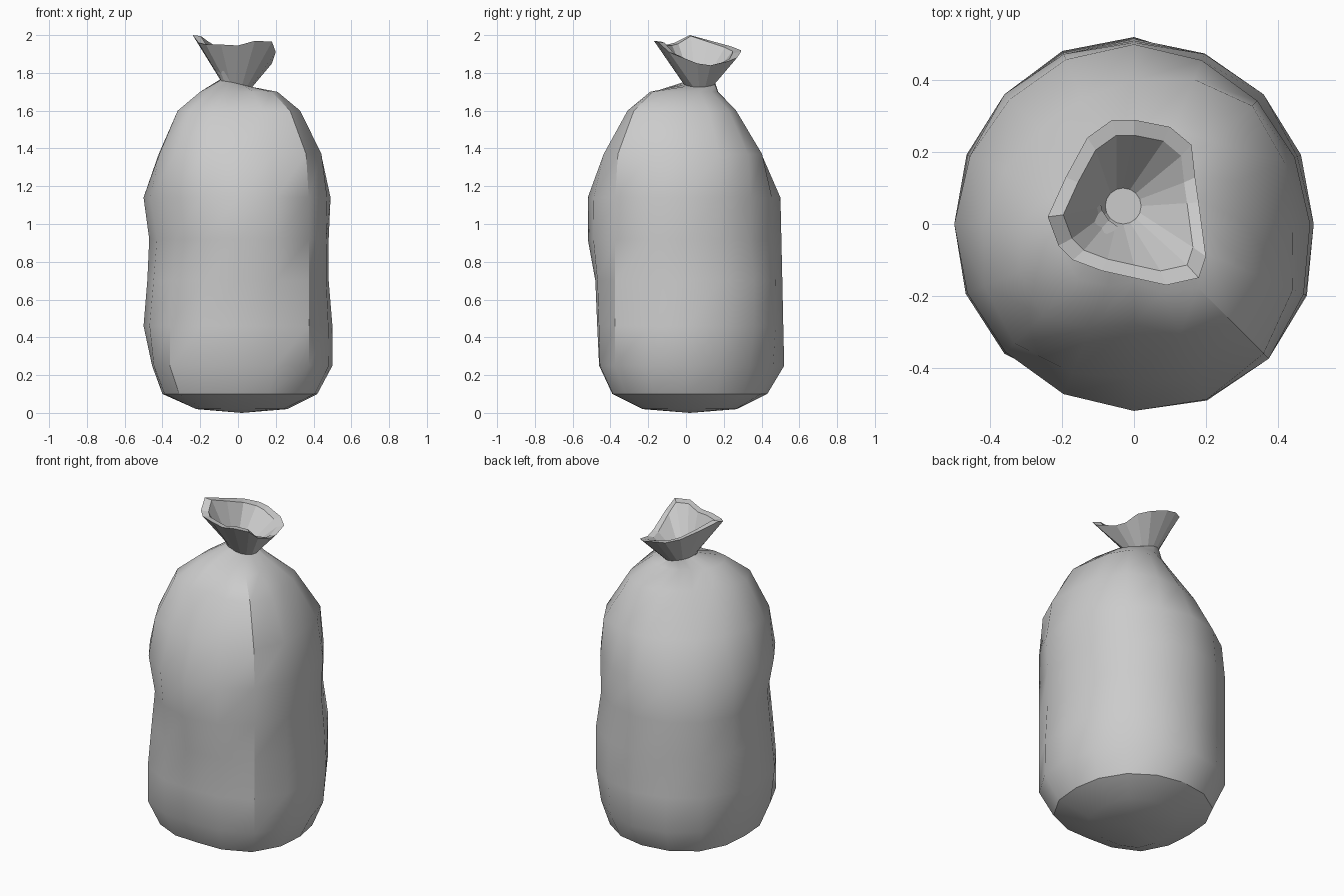
import bpy, math
from mathutils import Vector

if "Cube" in bpy.data.objects:
    bpy.data.objects.remove(bpy.data.objects["Cube"])

N = 16

# Sack cross-sections: height, then radius toward E, NE, N, NW, W, SW, S, SE
LEVELS = [
    (0.02, .26, .29, .27, .25, .22, .26, .23, .26),
    (0.10, .42, .43, .43, .44, .40, .44, .39, .45),
    (0.25, .50, .48, .52, .51, .455, .51, .46, .53),
    (0.46, .50, .51, .515, .51, .50, .51, .47, .53),
    (0.70, .48, .51, .51, .51, .48, .49, .48, .53),
    (0.92, .48, .48, .505, .51, .47, .47, .52, .53),
    (1.14, .49, .485, .50, .49, .50, .505, .52, .53),
    (1.37, .44, .465, .40, .37, .42, .47, .43, .51),
    (1.60, .31, .32, .25, .22, .31, .36, .28, .39),
    (1.70, .19, .19, .17, .16, .20, .22, .16, .25),
]

# Wavy rim of the open mouth, counter-clockwise from the right
RIM = [(.18, .06, 1.85), (.17, .13, 1.84), (.16, .22, 1.86), (.10, .27, 1.88),
       (0, .29, 1.91), (-.06, .29, 1.92), (-.13, .24, 1.94), (-.19, .13, 1.97),
       (-.24, .02, 2.0), (-.21, -.06, 1.96), (-.17, -.10, 1.95), (-.09, -.13, 1.95),
       (0, -.15, 1.945), (.09, -.17, 1.97), (.18, -.15, 1.965), (.20, -.09, 1.91)]


def angle(i):
    return 2 * math.pi * i / N


def body_ring(level):
    z, r = level[0], level[1:]
    ring = []
    for i in range(N):
        k = i // 2
        if i % 2 == 0:
            rad = r[k]
        else:  # smooth in-between radius
            rad = (9 * (r[k] + r[(k + 1) % 8]) - r[k - 1] - r[(k + 2) % 8]) / 16
        ring.append((rad * math.cos(angle(i)), rad * math.sin(angle(i)), z))
    return ring


def circle(cx, cy, rad, z, tilt=0):
    return [(cx + rad * math.cos(angle(i)), cy + rad * math.sin(angle(i)),
             z - tilt * math.cos(angle(i))) for i in range(N)]


def loft(name, rings, bottom=None, cap_top=False):
    verts = [v for ring in rings for v in ring]
    faces = []
    for k in range(len(rings) - 1):
        for i in range(N):
            j = (i + 1) % N
            faces.append((k * N + i, k * N + j, (k + 1) * N + j, (k + 1) * N + i))
    if bottom:
        verts.append(bottom)
        faces += [((i + 1) % N, i, len(verts) - 1) for i in range(N)]
    if cap_top:
        faces.append(tuple(range((len(rings) - 1) * N, len(rings) * N)))
    mesh = bpy.data.meshes.new(name)
    mesh.from_pydata(verts, [], faces)
    mesh.update()
    obj = bpy.data.objects.new(name, mesh)
    bpy.context.collection.objects.link(obj)
    return obj


# Filled sack body up to the pinched neck
neck = circle(-.01, .07, .085, 1.745, .02)
body = loft("sack_body", [body_ring(l) for l in LEVELS] + [neck], bottom=(.02, .02, 0))
bpy.ops.object.select_all(action='DESELECT')
body.select_set(True)
bpy.context.view_layer.objects.active = body
bpy.ops.object.shade_smooth_by_angle(angle=math.radians(32))

# Flared mouth with a thick rim and a funnel inside
inner_rim = [(.82 * x, .05 + .82 * (y - .05), z - .005) for x, y, z in RIM]
throat = circle(-.03, .05, .05, 1.73)
loft("sack_mouth", [neck, RIM, inner_rim, throat], cap_top=True)
